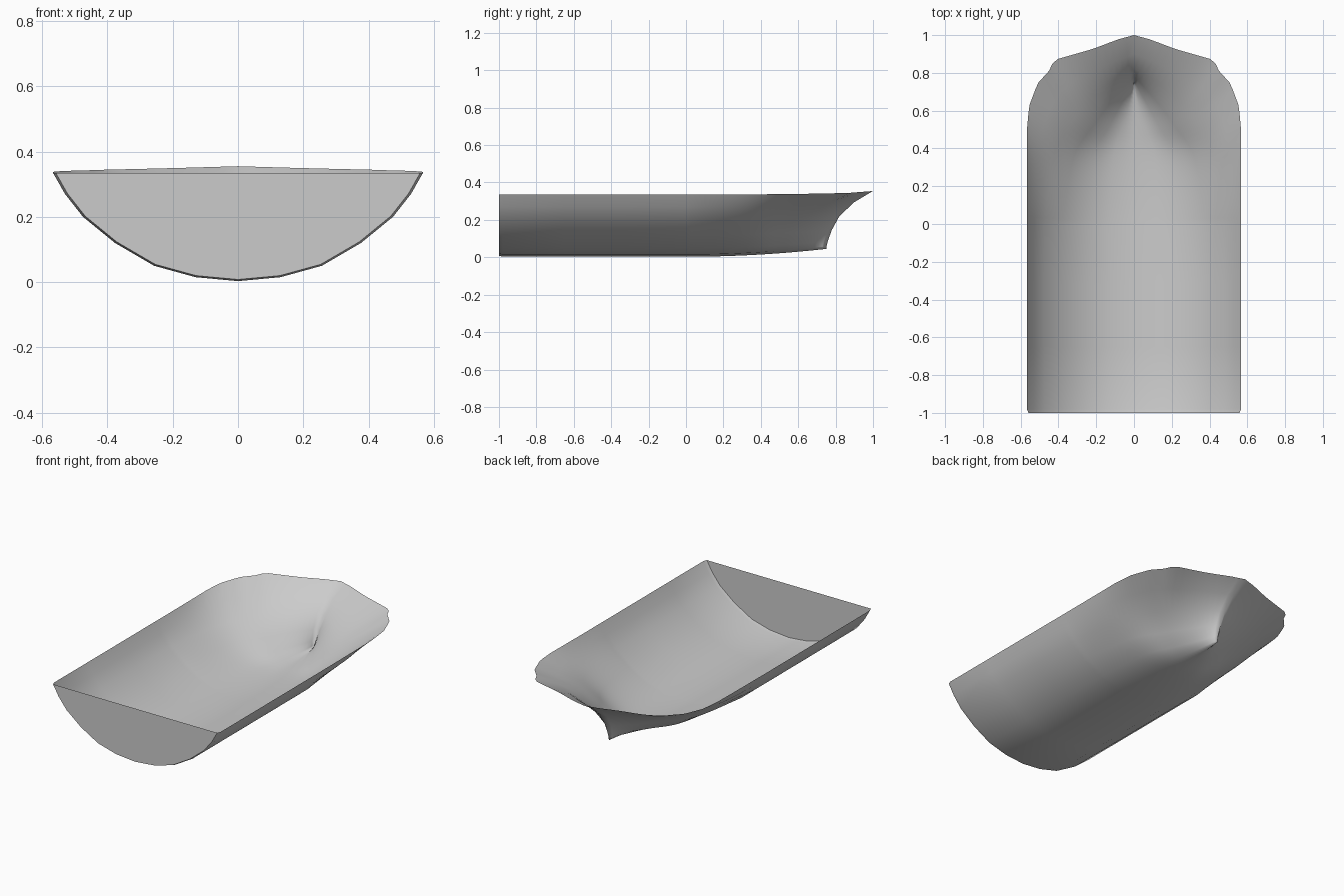
import bpy, bmesh
from mathutils import Vector
from mathutils.geometry import interpolate_bezier

if "Cube" in bpy.data.objects:
    bpy.data.objects.remove(bpy.data.objects["Cube"])

# Waterlines from keel to sheer: midship z, stem z, bow points (x, y) starting at midship
ROWS = [
    (0.003, 0.045, [(0, 0), (0, 0.35), (0, 0.6), (0, 0.75)]),
    (0.015, 0.060, [(.13, 0), (.11, .35), (.06, .52), (.025, .65), (0, .752)]),
    (0.05, 0.085, [(.257, 0), (.215, .35), (.13, .52), (.06, .65), (0, .758)]),
    (0.12, 0.145, [(.377, 0), (.32, .35), (.215, .52), (.11, .66), (.03, .75), (0, .779)]),
    (0.20, 0.22, [(.475, 0), (.425, .35), (.33, .54), (.21, .68), (.08, .78), (0, .82)]),
    (0.27, 0.295, [(.53, 0), (.515, .35), (.46, .57), (.37, .71), (.19, .82), (0, .90)]),
    (0.335, 0.355, [(.567, 0), (.566, .51), (.555, .625), (.51, .745), (.45, .81),
                    (.423, .868), (.217, .927), (.085, .977), (0, 1)]),
]
N = 32


def smooth_path(pts):
    """Dense Catmull-Rom path through the points."""
    out = []
    for i in range(len(pts) - 1):
        a, b = pts[i], pts[i + 1]
        ta = (b - pts[i - 1]) / 6 if i else (b - a) / 3
        tb = (pts[i + 2] - a) / 6 if i + 2 < len(pts) else (b - a) / 3
        out += interpolate_bezier(a, a + ta, b - tb, b, 12)[:-1]
    return out + [pts[-1]]


def resample(path, n):
    """Evenly spaced points along a path."""
    lengths = [0]
    for a, b in zip(path, path[1:]):
        lengths.append(lengths[-1] + (b - a).length)
    out, k = [], 0
    for i in range(n + 1):
        d = lengths[-1] * i / n
        while k < len(path) - 2 and lengths[k + 1] < d:
            k += 1
        f = (d - lengths[k]) / (lengths[k + 1] - lengths[k])
        out.append(path[k].lerp(path[k + 1], f))
    return out


def waterline(row):
    z0, z1, pts = row
    pts = [Vector((x, y, 0)) for x, y in pts]
    path = pts if row is ROWS[-1] else smooth_path(pts)
    x0 = pts[0].x
    line = [Vector((x0 * .985, -1, .335 - (.335 - z0) * .985)), Vector((x0, -.98, z0)),
            Vector((x0, -.65, z0)), Vector((x0, -.32, z0))]
    for i, p in enumerate(resample(path, N)):
        line.append(Vector((p.x, p.y, z0 + (z1 - z0) * (i / N) ** 2)))
    return line


# Hull shell: both sides lofted through the waterlines
bm = bmesh.new()
lines = [waterline(r) for r in ROWS]
transom = {}
for side in (1, -1):
    grid = [[bm.verts.new((p.x * side, p.y, p.z)) for p in line] for line in lines]
    transom[side] = [row[0] for row in grid]
    for lo, hi in zip(grid, grid[1:]):
        for j in range(len(lo) - 1):
            quad = [lo[j], hi[j], hi[j + 1], lo[j + 1]]
            bm.faces.new(quad if side < 0 else quad[::-1]).smooth = True

# Transom: flat plate closing the stern
bm.faces.new(transom[1] + transom[-1][:0:-1]).smooth = False
bmesh.ops.remove_doubles(bm, verts=bm.verts, dist=1e-5)
bmesh.ops.recalc_face_normals(bm, faces=bm.faces)

mesh = bpy.data.meshes.new("boat_hull")
bm.to_mesh(mesh)
bm.free()
hull = bpy.data.objects.new("boat_hull", mesh)
bpy.context.collection.objects.link(hull)
